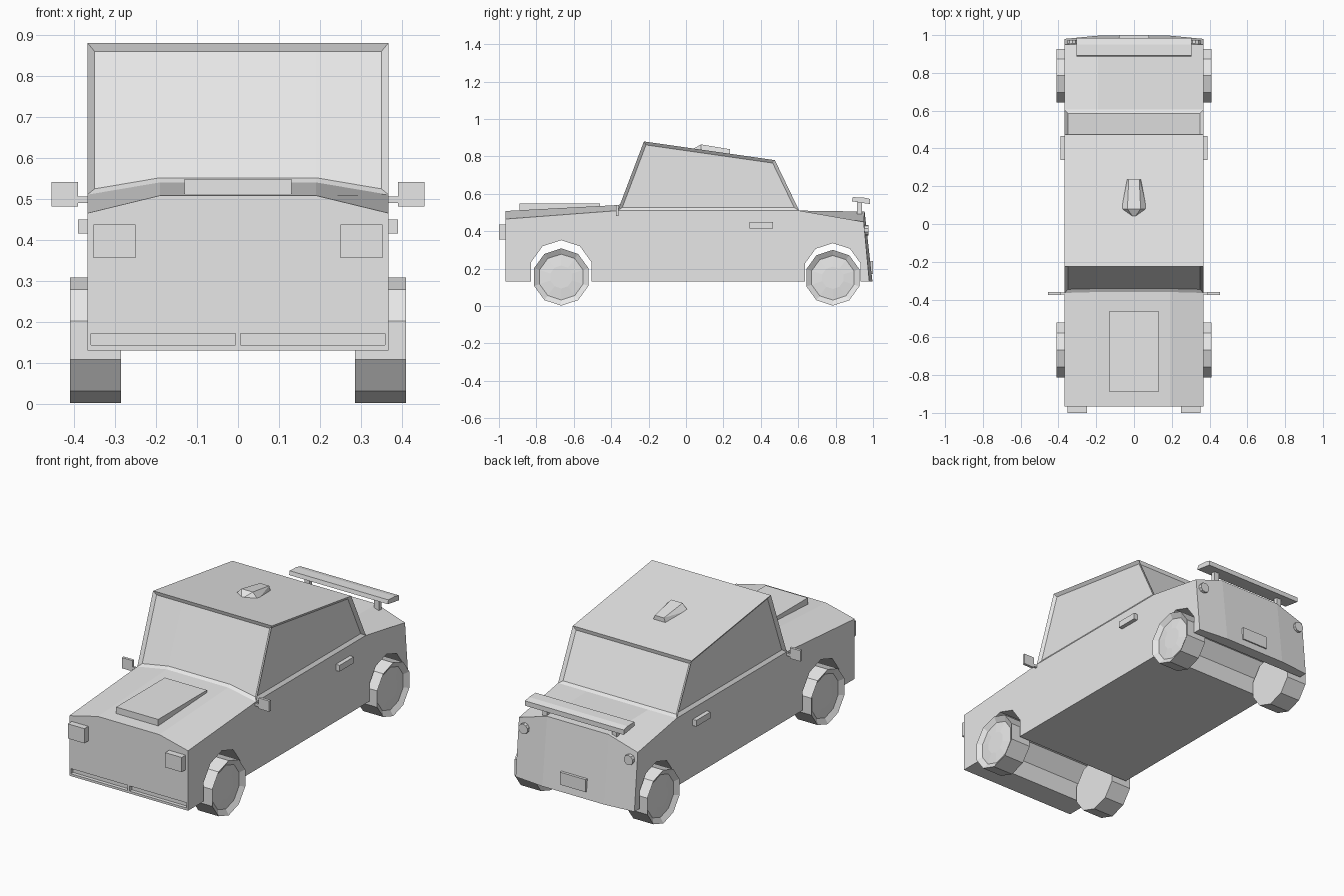
import bpy, bmesh
from math import sin, cos, pi
from mathutils import Vector

old = bpy.data.objects.get("Cube")
if old:
    bpy.data.objects.remove(old, do_unlink=True)

grey = bpy.data.materials.new("plain grey")
grey.use_nodes = True
COL = (0.8, 0.8, 0.8, 1)
grey.diffuse_color = COL
grey.node_tree.nodes["Principled BSDF"].inputs["Base Color"].default_value = COL


def finish(bm, name):
    bmesh.ops.recalc_face_normals(bm, faces=bm.faces[:])
    mesh = bpy.data.meshes.new(name)
    bm.to_mesh(mesh)
    bm.free()
    mesh.materials.append(grey)
    ob = bpy.data.objects.new(name, mesh)
    bpy.context.scene.collection.objects.link(ob)
    return ob


def box(name, x, y, z):
    bm = bmesh.new()
    bmesh.ops.create_cube(bm, size=1)
    for v in bm.verts:
        v.co = [r[0] + (c + 0.5) * (r[1] - r[0]) for c, r in zip(v.co, (x, y, z))]
    return finish(bm, name)


def hull(name, points):
    bm = bmesh.new()
    verts = [bm.verts.new(p) for p in points]
    bmesh.ops.convex_hull(bm, input=verts)
    return finish(bm, name)


def loft(rings, close_ends=True):
    """Skin a list of closed point rings."""
    bm = bmesh.new()
    rows = [[bm.verts.new(p) for p in ring] for ring in rings]
    n = len(rows[0])
    strips = [[bm.faces.new((a[i], a[(i + 1) % n], b[(i + 1) % n], b[i]))
               for i in range(n)] for a, b in zip(rows, rows[1:])]
    if close_ends:
        for row in (rows[0], rows[-1]):
            bm.faces.new(row)
    return bm, rows, strips


def cut(target, cutter):
    cutter.hide_render = True
    mod = target.modifiers.new("cut", "BOOLEAN")
    mod.operation = "DIFFERENCE"
    mod.solver = "EXACT"
    mod.object = cutter
    cutter.hide_set(True)


# Body shell: low outer profile, raised centre profile
outer = [(-.965, .13), (-.965, .465), (-.365, .51), (-.225, .88),
         (.475, .78), (.605, .51), (.95, .45), (.98, .13)]
inner = [(-.965, .13), (-.965, .508), (-.36, .54), (-.225, .88),
         (.475, .78), (.605, .51), (.955, .505), (.997, .13)]
bm, rows, strips = loft([[(x, y, z) for y, z in prof] for x, prof in
                         ((-.367, outer), (-.19, inner), (.19, inner), (.367, outer))], False)
side_windows = []
for row in (rows[0], rows[-1]):
    side_windows.append(bm.faces.new(row[2:6]))
    bm.faces.new(row[:3] + row[5:])
bmesh.ops.recalc_face_normals(bm, faces=bm.faces[:])
# Recessed windows
for group in ([s[2] for s in strips], [s[4] for s in strips],
              [side_windows[0]], [side_windows[1]]):
    bmesh.ops.inset_region(bm, faces=group, thickness=.017, depth=-.013,
                           use_even_offset=True, use_boundary=True)
body = finish(bm, "body")

# Wheels and arches
SIDES = 10
WHEELS = (("front", -.667, .153, .17), ("rear", .785, .149, .156))
for label, wy, r, arch_r in WHEELS:
    zc = .352 - arch_r if label == "front" else .336 - arch_r
    arc = [(wy + arch_r * sin(a), zc + arch_r * cos(a))
           for a in [2 * pi * k / SIDES for k in range(-2, 3)]]
    arc = [(arc[0][0], 0)] + arc + [(arc[-1][0], 0)]
    bm, _, _ = loft([[(x, y, z) for y, z in arc] for x in (-.6, .6)])
    cut(body, finish(bm, label + "_arch_cutter"))
    for side, s in (("left", 1), ("right", -1)):
        rings = [[(s * x, wy + q * sin(2 * pi * k / SIDES), r + .002 + q * cos(2 * pi * k / SIDES))
                  for k in range(SIDES)]
                 for x, q in ((.285, r), (.41, r), (.392, r * .8), (.398, r * .4))]
        bm, _, _ = loft(rings)
        finish(bm, f"{label}_{side}_wheel")

# Front bumper slots
for label, x in (("left", (.006, .358)), ("right", (-.358, -.006))):
    cut(body, box(label + "_slot_cutter", x, (-1.05, -.945), (.143, .172)))

# Parts mirrored on both sides
for side, s in (("left", 1), ("right", -1)):
    def pair(a, b):
        return tuple(sorted((s * a, s * b)))
    box(side + "_headlight", pair(.25, .352), (-1, -.95), (.355, .437))
    box(side + "_mirror", pair(.39, .455), (-.375, -.36), (.481, .541))
    box(side + "_mirror_arm", pair(.355, .39), (-.373, -.362), (.49, .505))
    box(side + "_door_handle", pair(.36, .39), (.34, .465), (.415, .45))
    box(side + "_spoiler_post", pair(.2, .23), (.915, .94), (.47, .555))
    # Round tail light
    rings = [[(s * .325 + .028 * sin(2 * pi * k / SIDES), y,
               .405 + .028 * cos(2 * pi * k / SIDES)) for k in range(SIDES)] for y in (.93, .975)]
    bm, _, _ = loft(rings)
    finish(bm, side + "_tail_light")

# Bonnet scoop, number plate, spoiler blade
box("bonnet_scoop", (-.13, .13), (-.89, -.46), (.48, .548))
box("rear_plate", (-.08, .08), (.96, 1), (.17, .24))
blade = [(.887, .56), (.892, .582), (.95, .58), (.985, .572), (.985, .545), (.95, .55)]
hull("spoiler", [(x, y, z) for x in (-.305, .305) for y, z in blade])

# Roof vent
vent = [(0, .03, .835)]
for s in (1, -1):
    vent += [(s * .068, .08, .83), (s * .04, .235, .805),
             (s * .035, .08, .864), (s * .028, .235, .838)]
hull("roof_vent", [Vector(p) for p in vent])
